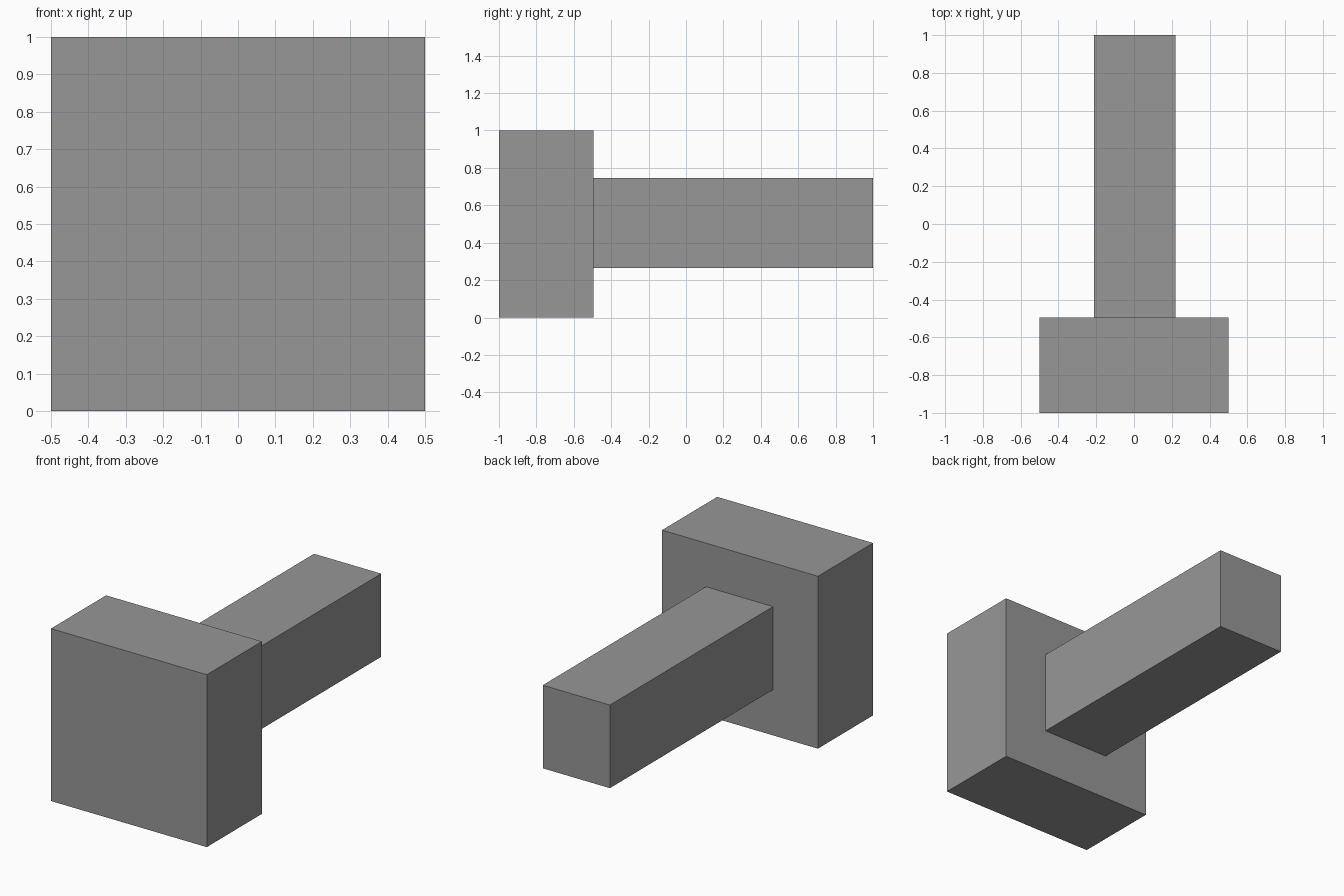
import bpy
import bmesh
from mathutils import Vector

cube = bpy.data.objects.get("Cube")
if cube:
    bpy.data.objects.remove(cube, do_unlink=True)

# Single grey material
grey = bpy.data.materials.new("mid_grey")
grey.use_nodes = True
colour = (0.31, 0.31, 0.31, 1.0)
grey.diffuse_color = colour
grey.node_tree.nodes["Principled BSDF"].inputs["Base Color"].default_value = colour


def add_box(name, low, high):
    """Add a flat-shaded box spanning two opposite corners."""
    low, high = Vector(low), Vector(high)
    bm = bmesh.new()
    bmesh.ops.create_cube(bm, size=1)
    bmesh.ops.scale(bm, vec=high - low, verts=bm.verts)
    bmesh.ops.translate(bm, vec=(low + high) / 2, verts=bm.verts)
    mesh = bpy.data.meshes.new(name)
    bm.to_mesh(mesh)
    bm.free()
    mesh.materials.append(grey)
    obj = bpy.data.objects.new(name, mesh)
    bpy.context.collection.objects.link(obj)
    return obj


# Square block at the front
add_box("head_block", (-0.5, -1, 0), (0.5, -0.495, 1))

# Long bar reaching back from the block
add_box("rear_bar", (-0.212, -0.495, 0.265), (0.219, 1, 0.747))
